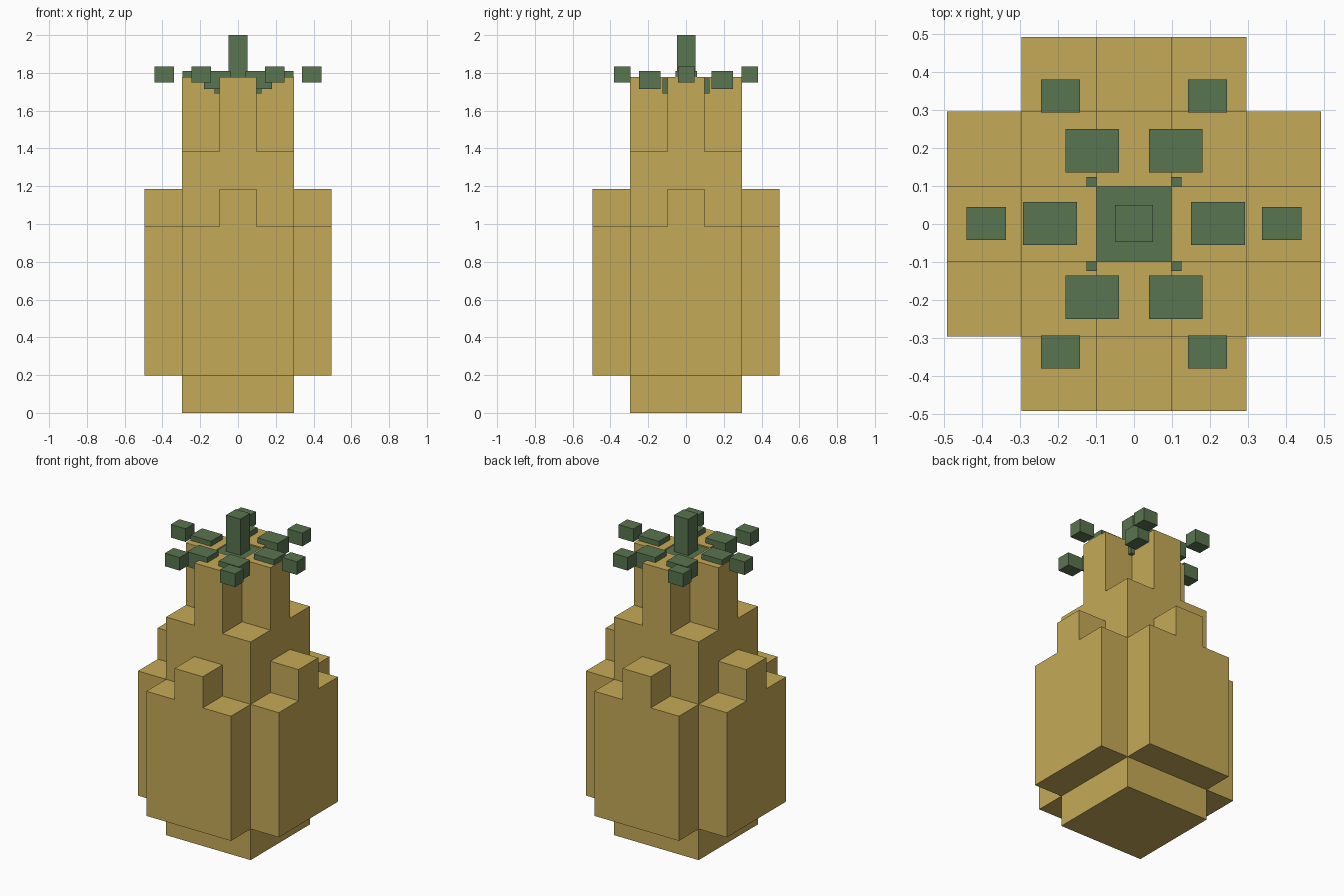
import bpy, bmesh, math
from mathutils import Vector

if "Cube" in bpy.data.objects:
    bpy.data.objects.remove(bpy.data.objects["Cube"])

U = 0.1975  # size of one body cube


def material(name, rgb):
    m = bpy.data.materials.new(name)
    m.diffuse_color = (*rgb, 1.0)
    m.use_nodes = True
    m.node_tree.nodes["Principled BSDF"].inputs["Base Color"].default_value = m.diffuse_color
    return m


YELLOW = material("golden yellow", (0.558, 0.402, 0.095))
GREEN = material("leaf green", (0.102, 0.178, 0.080))


def add_object(name, bm, mat):
    mesh = bpy.data.meshes.new(name)
    bm.to_mesh(mesh)
    bm.free()
    mesh.materials.append(mat)
    obj = bpy.data.objects.new(name, mesh)
    bpy.context.collection.objects.link(obj)
    return obj


def box(name, x, y, z, mat):
    bm = bmesh.new()
    bmesh.ops.create_cube(bm, size=1)
    for v in bm.verts:
        for axis, (lo, hi) in enumerate((x, y, z)):
            v.co[axis] = lo if v.co[axis] < 0 else hi
    return add_object(name, bm, mat)


def filled(i, j, k):
    """Which cubes of the stepped fruit body are solid."""
    a, b = sorted((abs(i), abs(j)))
    if b > 2 or (a, b) == (2, 2) or k < 0:
        return False
    if b == 2:                          # side bulges with a raised middle
        return 1 <= k < (6 if a == 0 else 5)
    if a == 1:                          # corners of the core
        return k < 7
    return k < (9 if b == 1 else 8)     # cross-shaped top with open centre


# Fruit body: only the outer skin of the cubes
bm = bmesh.new()
dirs = [Vector(d) for d in ((1, 0, 0), (0, 1, 0), (0, 0, 1),
                            (-1, 0, 0), (0, -1, 0), (0, 0, -1))]
for i in range(-2, 3):
    for j in range(-2, 3):
        for k in range(9):
            if not filled(i, j, k):
                continue
            c = Vector((i, j, k + 0.5))
            for n in dirs:
                if filled(i + int(n.x), j + int(n.y), k + int(n.z)):
                    continue
                s = Vector((n.y, n.z, n.x))
                t = n.cross(s)
                corners = [c + (n + s * p + t * q) * 0.5
                           for p, q in ((-1, -1), (1, -1), (1, 1), (-1, 1))]
                bm.faces.new([bm.verts.new(p * U) for p in corners])
bmesh.ops.remove_doubles(bm, verts=bm.verts[:], dist=0.001)
bmesh.ops.dissolve_limit(bm, angle_limit=math.radians(1),
                         verts=bm.verts[:], edges=bm.edges[:])
add_object("fruit_body", bm, YELLOW)

# Crown base sits in the open centre, its corners poke into the notches
box("crown_base", (-0.125, 0.125), (-0.124, 0.124), (1.69, 1.77), GREEN)
box("crown_stalk", (-0.05, 0.05), (-0.047, 0.05), (1.72, 2.0), GREEN)


def mirrored(lo, hi, sign):
    return tuple(sorted((lo * sign, hi * sign)))


# Six leaves, each with an inner plate and a raised tip
for sx, side in ((-1, "left"), (1, "right")):
    box(f"leaf_{side}", mirrored(0.15, 0.293, sx), (-0.056, 0.058), (1.715, 1.81), GREEN)
    box(f"leaf_tip_{side}", mirrored(0.338, 0.442, sx), (-0.042, 0.045), (1.75, 1.833), GREEN)
    for sy, end in ((-1, "front"), (1, "back")):
        box(f"leaf_{end}_{side}", mirrored(0.04, 0.181, sx),
            mirrored(0.136, 0.25, sy), (1.715, 1.81), GREEN)
        box(f"leaf_tip_{end}_{side}", mirrored(0.142, 0.246, sx),
            mirrored(0.294, 0.381, sy), (1.75, 1.833), GREEN)
